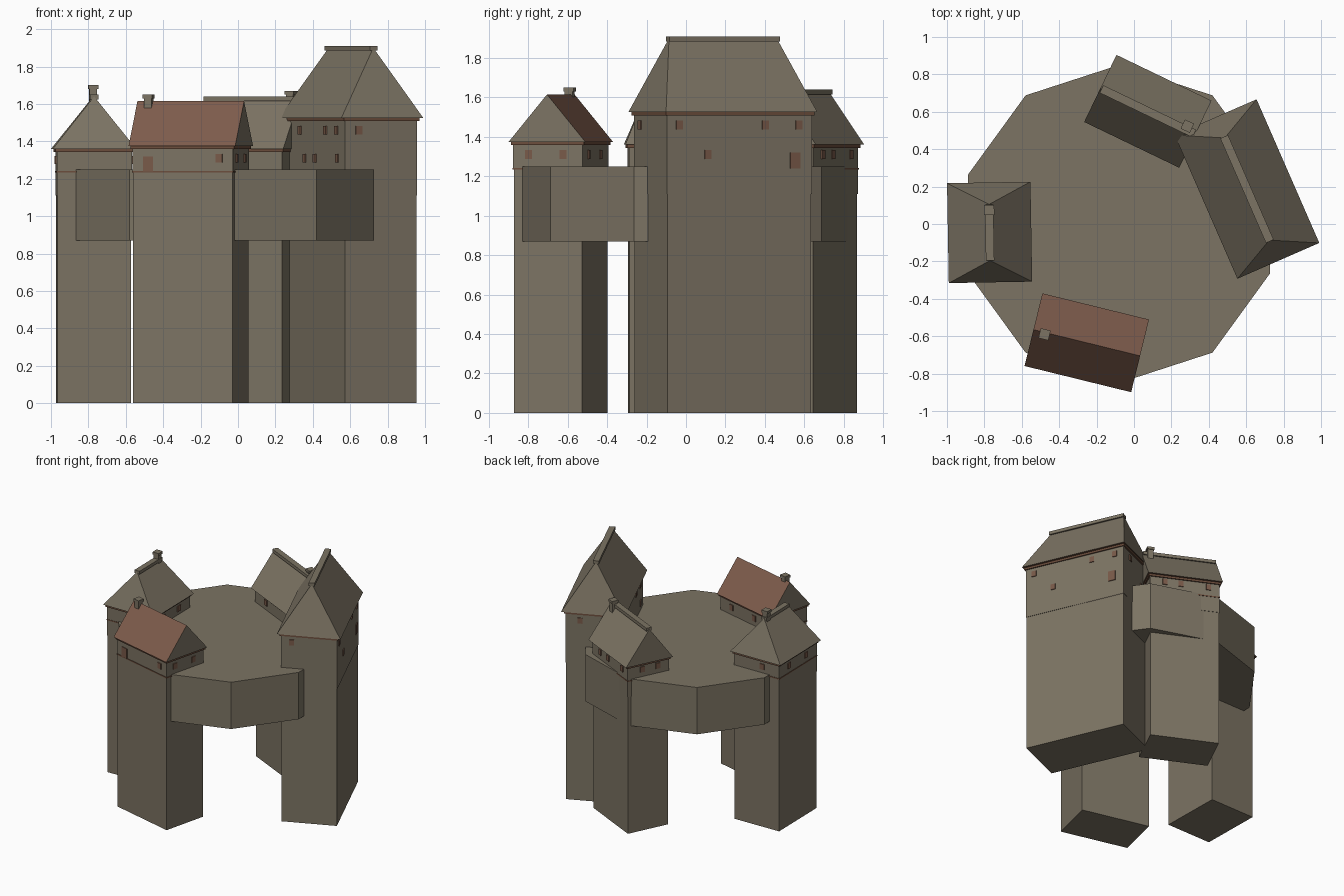
import bpy, bmesh, math
from mathutils import Matrix

old = bpy.data.objects.get("Cube")
if old:
    bpy.data.objects.remove(old, do_unlink=True)


def material(name, rgb):
    m = bpy.data.materials.new(name)
    m.use_nodes = True
    m.diffuse_color = (*rgb, 1)
    bsdf = next(n for n in m.node_tree.nodes if n.type == 'BSDF_PRINCIPLED')
    bsdf.inputs["Base Color"].default_value = (*rgb, 1)
    bsdf.inputs["Roughness"].default_value = 0.9
    return m


STONE = material("weathered stone", (0.2, 0.172, 0.125))
TILE = material("red roof tile", (0.21, 0.108, 0.073))
WOOD = material("brown timber", (0.15, 0.075, 0.045))
SHUTTER = material("red brown window", (0.19, 0.1, 0.065))


def finish(bm, name, mats, place=None):
    bmesh.ops.recalc_face_normals(bm, faces=bm.faces)
    mesh = bpy.data.meshes.new(name)
    bm.to_mesh(mesh)
    bm.free()
    for m in mats:
        mesh.materials.append(m)
    ob = bpy.data.objects.new(name, mesh)
    if place:
        ob.matrix_world = place
    bpy.context.collection.objects.link(ob)
    return ob


def box(name, place, centre, size, mat):
    bm = bmesh.new()
    bmesh.ops.create_cube(bm, size=1, matrix=Matrix.Translation(centre) @ Matrix.Diagonal((*size, 1)))
    return finish(bm, name, [mat], place)


def roof(name, place, hx, hy, ridge, low, high, mat):
    """Hip roof; it becomes a gable roof when the ridge is as long as the eaves."""
    bm = bmesh.new()
    a, b, c, d = [bm.verts.new((x * hx, y * hy, low)) for x, y in ((-1, -1), (1, -1), (1, 1), (-1, 1))]
    e, f = [bm.verts.new((x * ridge, 0, high)) for x in (-1, 1)]
    for face in ((a, b, f, e), (c, d, e, f), (b, c, f), (d, a, e), (d, c, b, a)):
        bm.faces.new(face)
    bmesh.ops.recalc_face_normals(bm, faces=bm.faces)
    for face in bm.faces:
        if face.normal.z < -0.5:
            face.material_index = 2          # timber soffit
        elif abs(face.normal.z) < 0.01:
            face.material_index = 1          # gable wall
    return finish(bm, name, [mat, STONE, WOOD], place)


def window(name, place, body, side, along, z, w, h):
    hx, hy = body
    t = 0.009
    if side in "FB":
        s = -1 if side == "F" else 1
        box(name, place, (along, s * (hy + 0.005), z), (w, t, h), SHUTTER)
    else:
        s = -1 if side == "L" else 1
        box(name, place, (s * (hx + 0.005), along, z), (t, w, h), SHUTTER)


def tower(name, centre, angle, body, eaves, ridge, eave_z, top_z, mat, house_z,
          windows, cap=None, chimney=None):
    place = Matrix.Translation((*centre, 0)) @ Matrix.Rotation(math.radians(angle), 4, 'Z')
    hx, hy = body
    # shaft and slightly wider upper house
    box(name + "_shaft", place, (0, 0, house_z / 2), (2 * hx, 2 * hy, house_z), STONE)
    box(name + "_house", place, (0, 0, (house_z + eave_z) / 2),
        (2 * hx + 0.006, 2 * hy + 0.006, eave_z - house_z), STONE)
    # timber under the eaves
    box(name + "_eave_beam", place, (0, 0, eave_z - 0.008), (2 * hx + 0.025, 2 * hy + 0.025, 0.016), WOOD)
    if eave_z < 1.45:
        box(name + "_floor_beam", place, (0, 0, 1.238), (2 * hx + 0.012, 2 * hy + 0.012, 0.009), WOOD)
    roof(name + "_roof", place, *eaves, ridge, eave_z, top_z, mat)
    if cap:
        box(name + "_ridge_cap", place, (0, 0, top_z - 0.003), (2 * cap, 0.045, 0.025), STONE)
    if chimney:
        x, y, z = chimney
        box(name + "_chimney", place, (x, y, z - 0.06), (0.042, 0.042, 0.12), STONE)
        box(name + "_chimney_top", place, (x, y, z - 0.01), (0.054, 0.054, 0.02), STONE)
    for i, (side, along, z, *big) in enumerate(windows):
        w, h = (0.055, 0.08) if big else (0.037, 0.045)
        window(f"{name}_window_{i + 1}", place, body, side, along, z, w, h)


# ten-sided platform
bm = bmesh.new()
bmesh.ops.create_cone(bm, cap_ends=True, segments=10, radius1=0.85, radius2=0.85, depth=0.38,
                      matrix=Matrix.Rotation(math.radians(18), 4, 'Z'))
for v in bm.verts:
    if v.index == 0:
        first = math.degrees(math.atan2(v.co.y, v.co.x)) % 36
bmesh.ops.rotate(bm, verts=bm.verts, matrix=Matrix.Rotation(math.radians(18 - first), 3, 'Z'))
finish(bm, "platform", [STONE], Matrix.Translation((-0.08, 0, 1.06)))

# west tower with hip roof
tower("west_tower", (-0.772, -0.045), 91, (0.245, 0.197), (0.267, 0.223), 0.15, 1.36, 1.64,
      STONE, 1.11, [("F", 0.1, 1.3), ("F", -0.1, 1.3), ("B", 0.12, 1.3), ("B", -0.1, 1.3), ("R", 0.05, 1.3)],
      cap=0.15, chimney=(0.12, 0, 1.7))

# front tower with red gable roof
tower("front_tower", (-0.2525, -0.635), -13.8, (0.273, 0.178), (0.2935, 0.2), 0.2935, 1.375, 1.615,
      TILE, 1.235, [("F", -0.19, 1.28, True), ("F", 0.2, 1.31), ("R", -0.1, 1.31), ("R", 0.08, 1.31),
                    ("B", 0.15, 1.31), ("B", -0.1, 1.31), ("L", 0, 1.31)],
      chimney=(-0.23, -0.01, 1.65))

# back tower with gable roof
tower("back_tower", (0.074, 0.6025), -25.7, (0.26, 0.17), (0.282, 0.199), 0.282, 1.36, 1.63,
      STONE, 1.11, [("B", 0.15, 1.31), ("B", 0.03, 1.31), ("B", -0.18, 1.31), ("L", 0.05, 1.31),
                    ("L", -0.08, 1.31), ("F", -0.1, 1.31)],
      cap=0.275, chimney=(0.225, 0.02, 1.67))

# great tower with tall hip roof
tower("great_tower", (0.604, 0.187), -66.4, (0.398, 0.2075), (0.419, 0.239), 0.298, 1.525, 1.9,
      STONE, 1.11, [("B", 0.333, 1.46), ("B", -0.142, 1.46), ("B", -0.328, 1.46), ("B", 0.175, 1.31),
                    ("B", -0.306, 1.28, True), ("F", -0.2, 1.46), ("F", 0.14, 1.46), ("F", 0.29, 1.46),
                    ("F", -0.135, 1.31), ("F", 0, 1.31), ("F", 0.3, 1.31), ("R", -0.13, 1.46),
                    ("L", 0.1, 1.46), ("L", -0.08, 1.31)],
      cap=0.305)
